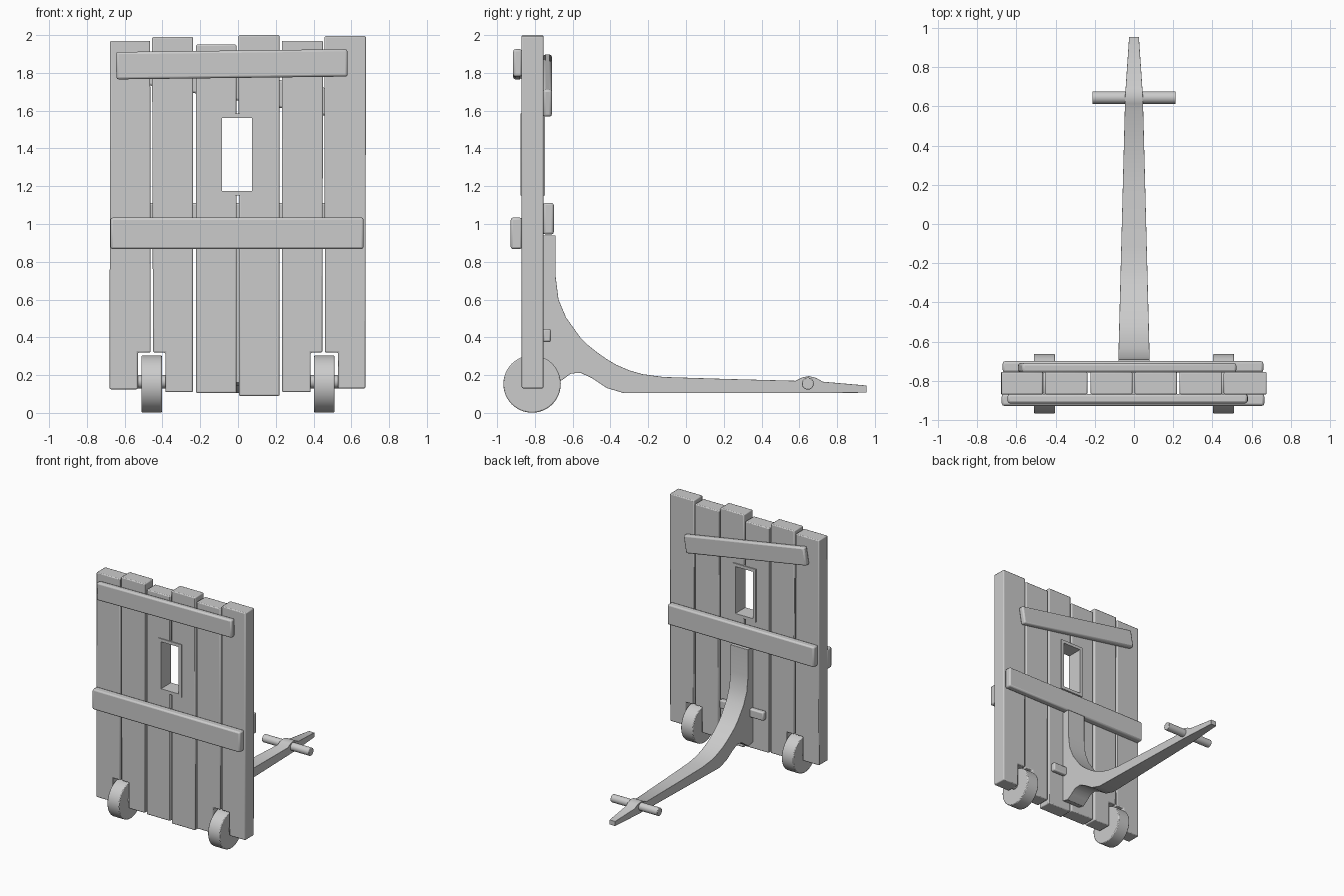
import bpy, bmesh
from math import radians, pi
from mathutils import Matrix

if "Cube" in bpy.data.objects:
    bpy.data.objects.remove(bpy.data.objects["Cube"])


def finish(bm, name, bevel=0.0):
    bmesh.ops.recalc_face_normals(bm, faces=bm.faces)
    me = bpy.data.meshes.new(name)
    bm.to_mesh(me)
    bm.free()
    ob = bpy.data.objects.new(name, me)
    bpy.context.collection.objects.link(ob)
    if bevel:
        m = ob.modifiers.new("Bevel", 'BEVEL')
        m.width, m.segments, m.limit_method = bevel, 2, 'ANGLE'
        m.angle_limit = radians(40)
    bpy.context.view_layer.objects.active = ob
    ob.select_set(True)
    bpy.ops.object.shade_smooth_by_angle(angle=radians(35))
    ob.select_set(False)
    return ob


def box(name, x0, x1, y0, y1, z0, z1, tilt=0, bevel=0.01):
    bm = bmesh.new()
    c = ((x0 + x1) / 2, (y0 + y1) / 2, (z0 + z1) / 2)
    mat = (Matrix.Translation(c) @ Matrix.Rotation(radians(tilt), 4, 'Y')
           @ Matrix.Diagonal((x1 - x0, y1 - y0, z1 - z0, 1)))
    bmesh.ops.create_cube(bm, size=1, matrix=mat)
    return finish(bm, name, bevel)


def rod(name, x0, x1, y, z, r, sides, bevel=0.0):
    bm = bmesh.new()
    mat = Matrix.Translation(((x0 + x1) / 2, y, z)) @ Matrix.Rotation(pi / 2, 4, 'Y')
    bmesh.ops.create_cone(bm, cap_ends=True, segments=sides, radius1=r, radius2=r,
                          depth=x1 - x0, matrix=mat)
    return finish(bm, name, bevel)


def plank(name, outline, y0=-0.87, y1=-0.755):
    bm = bmesh.new()
    face = bm.faces.new([bm.verts.new((x, y0, z)) for x, z in outline])
    ext = bmesh.ops.extrude_face_region(bm, geom=[face])
    verts = [v for v in ext["geom"] if isinstance(v, bmesh.types.BMVert)]
    bmesh.ops.translate(bm, verts=verts, vec=(0, y1 - y0, 0))
    return finish(bm, name, 0.007)


# Planks: bottom left/right x, top left/right x, bottom z, top z
planks = [
    (-.68, -.462, -.677, -.465, .125, 1.97),
    (-.450, -.238, -.455, -.238, .11, 1.99),
    (-.222, -.008, -.222, -.008, .105, 1.95),
    (.005, .220, .003, .219, .09, 2.0),
    (.234, .447, .232, .450, .11, 1.97),
    (.460, .675, .458, .677, .13, 1.995),
]
W = (-.10, .09, 1.16, 1.575)       # window hole
N0, N1, NZ = .385, .53, .32        # wheel notch
for i, (bl, br, tl, tr, zb, zt) in enumerate(planks):
    a, b, c, d = (bl, zb), (br, zb), (tr, zt), (tl, zt)
    if i in (0, 4):                # notch at the lower right corner
        n = -N1 if i == 0 else N0
        pts = [a, (n, zb), (n, NZ), (br, NZ), c, d]
    elif i in (1, 5):              # notch at the lower left corner
        n = -N0 if i == 1 else N1
        pts = [(n, zb), b, c, d, (bl, NZ), (n, NZ)]
    elif i == 2:                   # left half of the window
        pts = [a, b, (br, W[2]), (W[0], W[2]), (W[0], W[3]), (br, W[3]), c, d]
    else:                          # right half of the window
        pts = [a, b, c, d, (tl, W[3]), (W[1], W[3]), (W[1], W[2]), (bl, W[2])]
    plank(f"plank_{i + 1}", pts)

# Window frame
for nm, x0, x1, z0, z1 in (("left", -.11, -.085, 1.15, 1.585), ("right", .075, .1, 1.15, 1.585),
                           ("bottom", -.085, .075, 1.15, 1.175), ("top", -.085, .075, 1.56, 1.585)):
    box("window_frame_" + nm, x0, x1, -.877, -.747, z0, z1, bevel=0)

# Cross battens
box("front_batten_top", -.645, .58, -.915, -.868, 1.773, 1.918, -.7, .012)
box("front_batten_middle", -.675, .665, -.928, -.868, .867, 1.034, 0, .012)
box("back_batten_top", -.59, .52, -.757, -.71, 1.66, 1.805, 9.8, .012)
box("back_batten_middle", -.67, .66, -.757, -.70, .945, 1.112, 0, .012)
box("back_peg", -.2, .2, -.757, -.715, .375, .445, 0, .01)

# Wheels and axles
for side, s in (("left", -1), ("right", 1)):
    cx = s * .457
    rod(f"wheel_{side}", cx - .054, cx + .054, -.815, .153, .152, 48, .006)
    rod(f"axle_{side}", cx - .1, cx + .1, -.815, .165, .035, 16)

# Curved support arm: upper y, z and lower y, z of each station
stations = [
    (-.69, .94, -.757, .94), (-.69, .72, -.757, .72), (-.675, .60, -.757, .56),
    (-.635, .505, -.757, .40), (-.56, .40, -.757, .16), (-.52, .36, -.70, .145),
    (-.47, .32, -.65, .178), (-.42, .285, -.61, .208), (-.37, .255, -.56, .213),
    (-.30, .225, -.50, .185), (-.23, .205, -.42, .132), (-.12, .19, -.33, .105),
    (.2, .18, .2, .105), (.58, .17, .58, .105), (.615, .188, .615, .105),
    (.65, .195, .65, .105), (.69, .185, .69, .105), (.725, .165, .725, .105),
    (.955, .145, .955, .107),
]


def half_width(y):
    if y < .66:
        return .08 - .035 * max(0, y + .69) / 1.35
    return .045 - .02 * (y - .66) / .295


bm = bmesh.new()
rings = []
for ya, za, yb, zb in stations:
    wa, wb = half_width(ya), half_width(yb)
    rings.append([bm.verts.new(p) for p in ((-wa, ya, za), (wa, ya, za), (wb, yb, zb), (-wb, yb, zb))])
for r, q in zip(rings, rings[1:]):
    for k in range(4):
        bm.faces.new((r[k], r[(k + 1) % 4], q[(k + 1) % 4], q[k]))
bm.faces.new(rings[0])
bm.faces.new(rings[-1][::-1])
finish(bm, "support_arm", .008)

# Handle through the arm
rod("handle", -.213, .213, .645, .155, .032, 20, .004)
